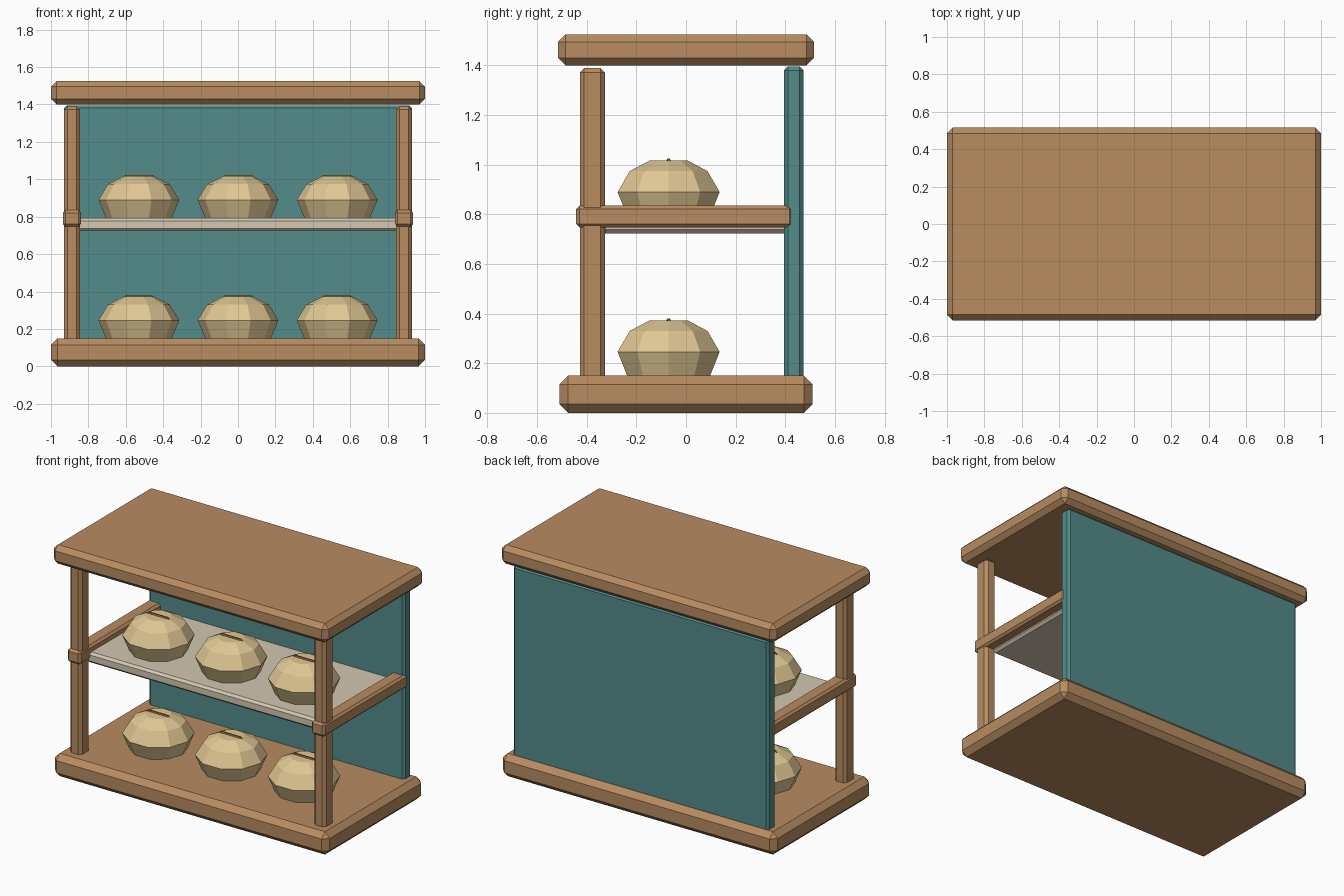
import bpy, bmesh, math

cube = bpy.data.objects.get("Cube")
if cube:
    bpy.data.objects.remove(cube, do_unlink=True)


def material(name, rgb):
    lin = [((c / 255 + 0.055) / 1.055) ** 2.4 for c in rgb] + [1]
    m = bpy.data.materials.new(name)
    m.use_nodes = True
    m.diffuse_color = lin
    m.node_tree.nodes["Principled BSDF"].inputs["Base Color"].default_value = lin
    return m


wood = material("warm wood", (184, 140, 97))
teal = material("teal panel", (82, 140, 138))
cream = material("pale shelf", (212, 199, 178))
crust = material("bread crust", (224, 200, 147))
score = material("dark score", (140, 97, 62))


def add_object(name, bm, mat):
    bmesh.ops.recalc_face_normals(bm, faces=bm.faces)
    me = bpy.data.meshes.new(name)
    bm.to_mesh(me)
    bm.free()
    me.materials.append(mat)
    ob = bpy.data.objects.new(name, me)
    bpy.context.collection.objects.link(ob)
    return ob


def box(name, x, y, z, mat, bevel):
    """Chamfered box from its (min, max) ranges."""
    bm = bmesh.new()
    bmesh.ops.create_cube(bm, size=1)
    for v in bm.verts:
        for i, (lo, hi) in enumerate((x, y, z)):
            v.co[i] = lo if v.co[i] < 0 else hi
    bmesh.ops.bevel(bm, geom=bm.edges[:], offset=bevel, segments=1, affect='EDGES')
    return add_object(name, bm, mat)


# Base, roof, back panel and shelf
box("base", (-1, 1), (-0.51, 0.51), (0, 0.15), wood, 0.035)
box("roof", (-1, 1), (-0.515, 0.515), (1.4, 1.525), wood, 0.03)
box("back_panel", (-0.93, 0.93), (0.395, 0.473), (0.12, 1.395), teal, 0.015)
box("shelf", (-0.87, 0.87), (-0.34, 0.41), (0.723, 0.793), cream, 0.015)

# Front posts and the side rails that wrap them
for side, s in (("left", 1), ("right", -1)):
    box(side + "_post", sorted((s * 0.845, s * 0.93)), (-0.428, -0.327),
        (0.12, 1.39), wood, 0.018)
    box(side + "_rail", sorted((s * 0.84, s * 0.936)), (-0.443, 0.43),
        (0.747, 0.835), wood, 0.014)

# Faceted loaves: (radius, height) rings
SIDES = 10
RINGS = [(0.175, 0), (0.216, 0.098), (0.165, 0.182), (0.08, 0.225)]


def loaf(name, x, y, z):
    bm = bmesh.new()
    rings = []
    for r, h in RINGS:
        rings.append([bm.verts.new((x + r * math.cos(a), y + r * math.sin(a), z + h))
                      for a in (2 * math.pi * i / SIDES for i in range(SIDES))])
    for low, high in zip(rings, rings[1:]):
        for i in range(SIDES):
            j = (i + 1) % SIDES
            bm.faces.new((low[i], low[j], high[j], high[i]))
    bm.faces.new(rings[0])
    bm.faces.new(rings[-1])
    add_object(name, bm, crust)


def loaf_score(name, x, y, z):
    """Thin bar across the crown with drooping ends."""
    bm = bmesh.new()
    sections = []
    for dx, h in ((-0.09, 0.212), (-0.07, 0.225), (0.07, 0.225), (0.09, 0.212)):
        sections.append([bm.verts.new((x + dx, y + 0.01 * math.cos(a), z + h + 0.008 * math.sin(a)))
                         for a in (math.pi * i / 3 for i in range(6))])
    for a, b in zip(sections, sections[1:]):
        for i in range(6):
            j = (i + 1) % 6
            bm.faces.new((a[i], a[j], b[j], b[i]))
    bm.faces.new(sections[0])
    bm.faces.new(sections[-1])
    add_object(name, bm, score)


for level, z in (("lower", 0.148), ("upper", 0.792)):
    for place, x in (("right", -0.53), ("middle", 0), ("left", 0.53)):
        loaf(f"{level}_{place}_loaf", x, -0.07, z)
        loaf_score(f"{level}_{place}_score", x, -0.07, z)
